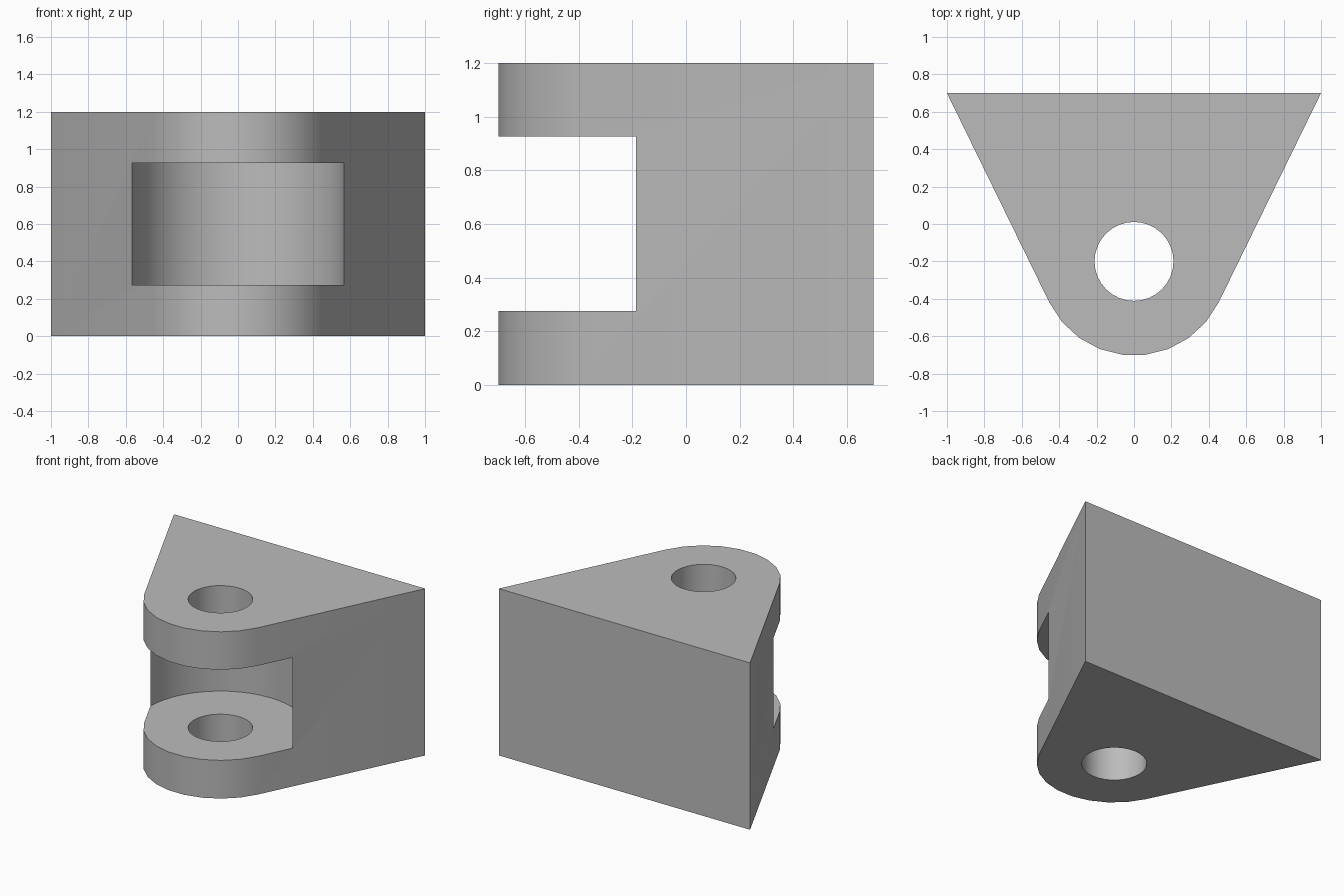
import bpy, bmesh, math

cube = bpy.data.objects.get("Cube")
if cube:
    bpy.data.objects.remove(cube, do_unlink=True)

HEIGHT = 1.2
PIN_Y = -0.2
NOSE_R, HOLE_R, SLOT_R = 0.503, 0.211, 0.567
SLOT_LOW, SLOT_HIGH = 0.275, 0.927

grey = bpy.data.materials.new("light_grey")
grey.use_nodes = True
colour = (0.5, 0.5, 0.5, 1)
grey.diffuse_color = colour
grey.node_tree.nodes["Principled BSDF"].inputs["Base Color"].default_value = colour


def arc(radius, start, end, steps):
    """Points about the pin axis; angles are measured from the front."""
    angles = [math.radians(start + (end - start) * i / steps) for i in range(steps + 1)]
    return [(radius * math.sin(a), PIN_Y - radius * math.cos(a)) for a in angles]


def prism(name, outline, low, high):
    """Extrude a flat outline upward into a closed solid."""
    bm = bmesh.new()
    face = bm.faces.new([bm.verts.new((x, y, low)) for x, y in outline])
    top = bmesh.ops.extrude_face_region(bm, geom=[face])
    verts = [v for v in top["geom"] if isinstance(v, bmesh.types.BMVert)]
    bmesh.ops.translate(bm, verts=verts, vec=(0, 0, high - low))
    bmesh.ops.recalc_face_normals(bm, faces=bm.faces[:])
    mesh = bpy.data.meshes.new(name)
    bm.to_mesh(mesh)
    bm.free()
    mesh.materials.append(grey)
    obj = bpy.data.objects.new(name, mesh)
    bpy.context.collection.objects.link(obj)
    return obj


# Wedge body with a rounded nose tangent to its slanted sides
body = prism("clevis_bracket", arc(NOSE_R, -64, 64, 9) + [(1, 0.7), (-1, 0.7)], 0, HEIGHT)

# Pin hole through both lugs, and the slot with a concave back wall
hole = prism("pin_hole_cutter", arc(HOLE_R, 0, 360, 32)[:-1], -0.1, HEIGHT + 0.1)
slot_outline = arc(SLOT_R, 90, 270, 24) + [(-SLOT_R, -1), (SLOT_R, -1)]
slot = prism("slot_cutter", slot_outline, SLOT_LOW, SLOT_HIGH)

bpy.ops.object.select_all(action="DESELECT")
bpy.context.view_layer.objects.active = body
body.select_set(True)
for cutter in (slot, hole):
    cutter.hide_render = True
    cut = body.modifiers.new(cutter.name, "BOOLEAN")
    cut.operation = "DIFFERENCE"
    cut.solver = "EXACT"
    cut.object = cutter
    bpy.ops.object.modifier_apply(modifier=cut.name)
    bpy.data.objects.remove(cutter, do_unlink=True)

# Smooth round walls, crisp corners
bpy.ops.object.shade_smooth_by_angle(angle=math.radians(30))
